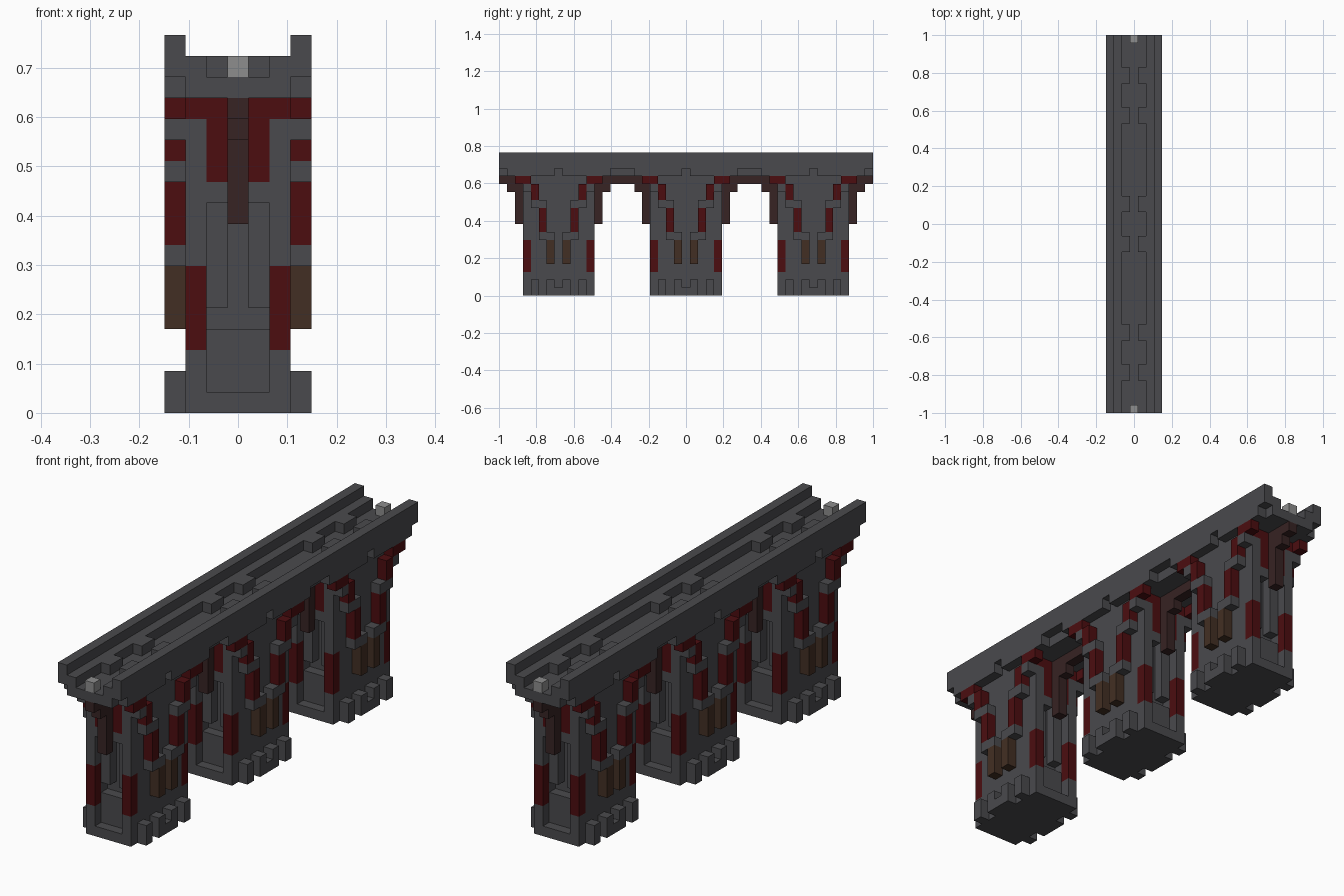
import bpy, bmesh
from mathutils import Vector

cube = bpy.data.objects.get("Cube")
if cube:
    bpy.data.objects.remove(cube, do_unlink=True)

V = 2 / 47  # block size


def material(name, r, g, b):
    m = bpy.data.materials.new(name)
    m.use_nodes = True
    m.diffuse_color = (r, g, b, 1)
    m.node_tree.nodes["Principled BSDF"].inputs["Base Color"].default_value = (r, g, b, 1)
    return m


STONE = material("dark stone", 0.068, 0.068, 0.074)
RED = material("deep red", 0.072, 0.004, 0.005)
WOOD = material("brown wood", 0.055, 0.028, 0.017)
DARK = material("dark wood", 0.038, 0.017, 0.017)
LAMP = material("pale stone", 0.27, 0.27, 0.27)


def part(name, mat, boxes, flip=(1,), turn=(1,), centre=0):
    """Boxes are inclusive block ranges (x, y, z), repeated over the mirror signs."""
    bm = bmesh.new()
    done = set()
    for fx in flip:
        for fy in turn:
            for x, y, z in boxes:
                xs = sorted(fx * i for i in x)
                ys = sorted(fy * i for i in y)
                lo = Vector((xs[0] - .5, ys[0] - .5 + centre, z[0])) * V
                hi = Vector((xs[1] + .5, ys[1] + .5 + centre, z[1] + 1)) * V
                key = (tuple(lo), tuple(hi))
                if key in done:
                    continue
                done.add(key)
                new = bmesh.ops.create_cube(bm, size=1)["verts"]
                for v in new:
                    v.co = Vector(a + (b - a) * (c + .5) for a, b, c in zip(lo, hi, v.co))
    me = bpy.data.meshes.new(name)
    bm.to_mesh(me)
    bm.free()
    me.materials.append(mat)
    ob = bpy.data.objects.new(name, me)
    bpy.context.collection.objects.link(ob)
    return ob


S = (1, -1)

# Deck, kerbs and parapets
part("deck", STONE, [((-2, 2), (-23, 23), (15, 15))])
part("kerb", STONE, [((2, 2), (-23, 23), (16, 16))], S)
part("parapet", STONE, [((3, 3), (-23, 23), (16, 17))], S)
part("end_stone", LAMP, [((0, 0), (23, 23), (16, 16))], (1,), S)
part("span_beam", DARK, [((0, 0), (8, 8), (14, 14))], (1,), S)

for label, c in (("front", -16), ("middle", 0), ("back", 16)):
    def piece(name, mat, boxes):
        part(label + "_" + name, mat, boxes, S, S, c)

    # Pier body with recessed end panels
    part(label + "_pier_core", STONE, [((-2, 2), (-2, 2), (0, 14))], centre=c)
    piece("pier_sides", STONE, [((2, 2), (3, 3), (0, 14)), ((1, 1), (3, 3), (5, 14))])
    part(label + "_pier_panel", STONE, [((-1, 1), (3, 3), (0, 3)),
                                        ((-1, 1), (4, 4), (0, 0))], turn=S, centre=c)
    piece("pier_corner", STONE, [((2, 2), (4, 4), (0, 2)), ((2, 2), (4, 4), (7, 13)),
                                 ((1, 1), (4, 4), (10, 10))])
    piece("corner_band", RED, [((2, 2), (4, 4), (3, 6))])

    # Footing teeth
    piece("footing", STONE, [((3, 3), (1, 1), (0, 1)), ((3, 3), (3, 3), (0, 1)),
                             ((3, 3), (0, 0), (0, 0))])

    # Stepped brackets fanning up the sides
    piece("side_post", WOOD, [((3, 3), (1, 1), (4, 6))])
    piece("bracket_stone", STONE, [((3, 3), (1, 2), (7, 7)), ((3, 3), (2, 3), (11, 11)),
                                   ((3, 3), (4, 4), (13, 13)), ((3, 3), (1, 6), (15, 15))])
    piece("bracket_red", RED, [((3, 3), (2, 2), (8, 10)), ((3, 3), (3, 3), (12, 13)),
                               ((3, 3), (4, 5), (14, 14))])

    # Red arch head and hanging timber at each end of the pier
    piece("arch_head", RED, [((1, 1), (4, 4), (11, 14)), ((2, 2), (4, 4), (14, 14))])
    part(label + "_hanging_beam", DARK, [((0, 0), (3, 4), (14, 14)), ((0, 0), (5, 5), (9, 14)),
                                         ((0, 0), (6, 6), (13, 14)), ((0, 0), (7, 7), (14, 14))],
         turn=S, centre=c)

    # Raised blocks along the roadway
    piece("road_block", STONE, [((1, 1), (2, 3), (16, 16))])
